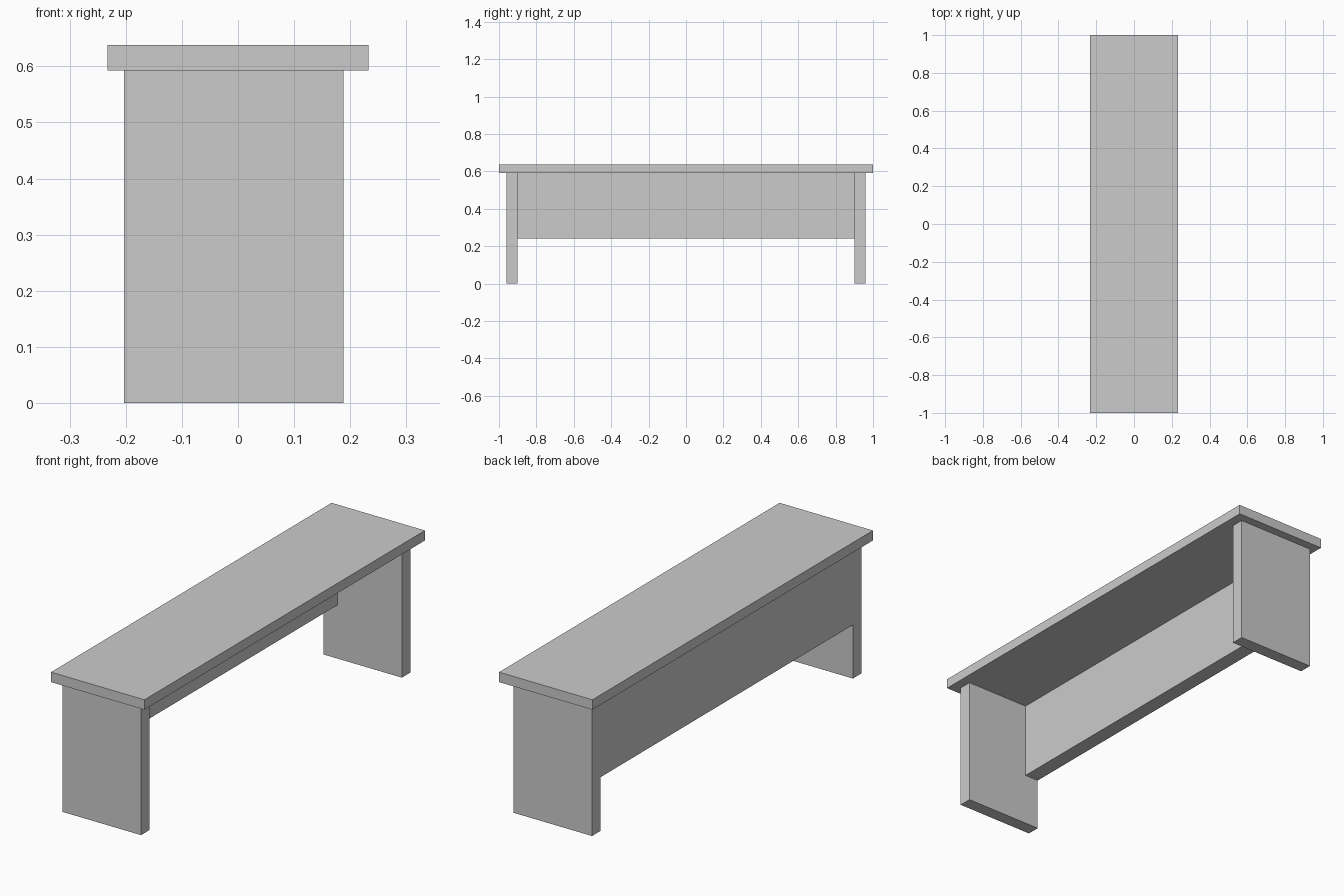
import bpy
import bmesh
from mathutils import Vector

if "Cube" in bpy.data.objects:
    bpy.data.objects.remove(bpy.data.objects["Cube"])


def box(name, lo, hi):
    """Axis-aligned box between two corners."""
    lo, hi = Vector(lo), Vector(hi)
    bm = bmesh.new()
    bmesh.ops.create_cube(bm, size=1)
    bmesh.ops.scale(bm, vec=hi - lo, verts=bm.verts)
    bmesh.ops.translate(bm, vec=(lo + hi) / 2, verts=bm.verts)
    mesh = bpy.data.meshes.new(name)
    bm.to_mesh(mesh)
    bm.free()
    obj = bpy.data.objects.new(name, mesh)
    bpy.context.collection.objects.link(obj)
    return obj


SEAT_BOTTOM, SEAT_TOP = 0.593, 0.638
LEG_LEFT, LEG_RIGHT = -0.203, 0.188
LEG_INNER, LEG_OUTER = 0.90, 0.96

# Seat plank
box("seat", (-0.233, -1, SEAT_BOTTOM), (0.233, 1, SEAT_TOP))

# Slab legs at both ends
box("front_leg", (LEG_LEFT, -LEG_OUTER, 0), (LEG_RIGHT, -LEG_INNER, SEAT_BOTTOM))
box("back_leg", (LEG_LEFT, LEG_INNER, 0), (LEG_RIGHT, LEG_OUTER, SEAT_BOTTOM))

# Long panel between the legs, flush with their left edges
box("side_panel", (LEG_LEFT, -LEG_INNER, 0.242),
    (LEG_LEFT + 0.07, LEG_INNER, SEAT_BOTTOM))
